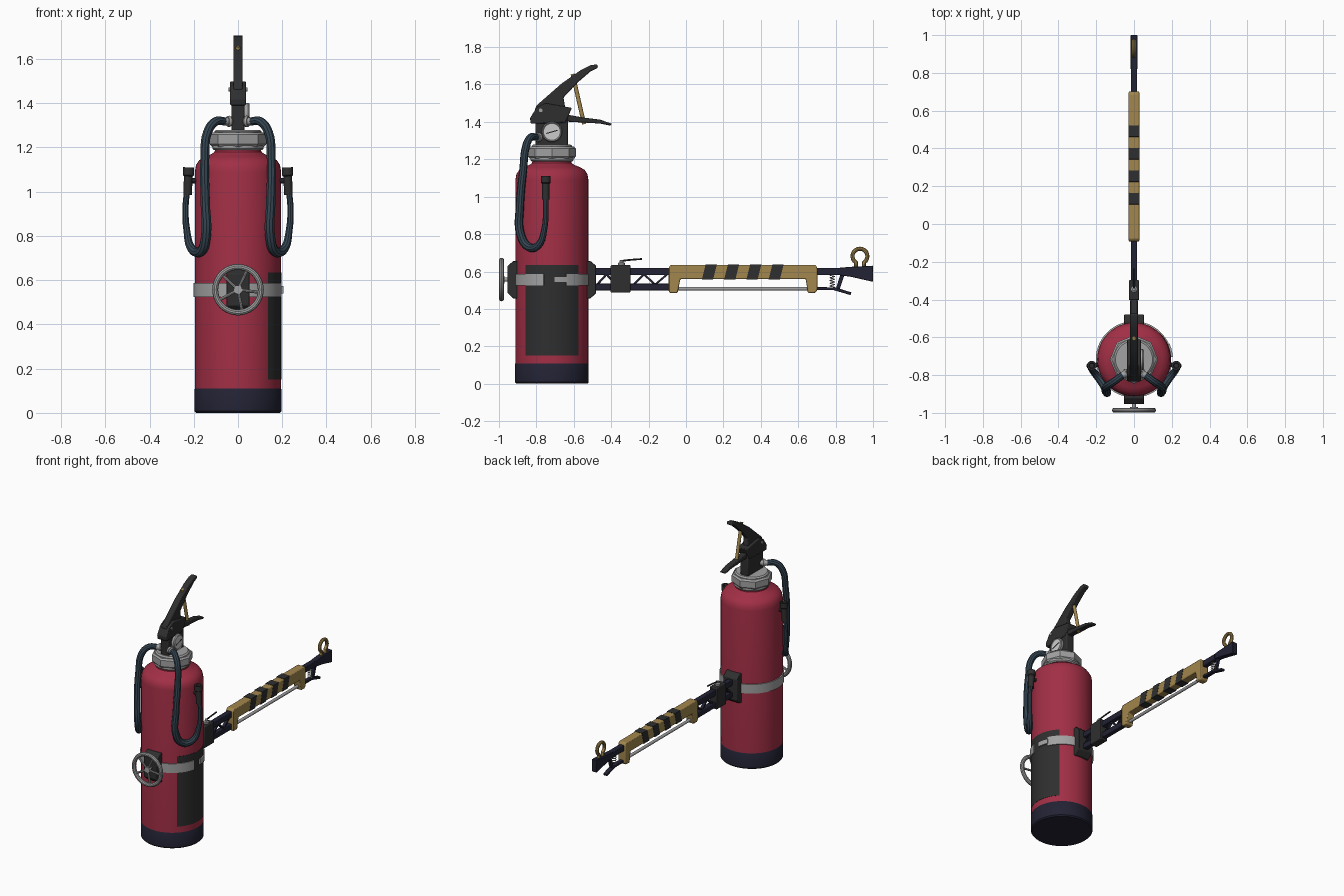
import bpy, bmesh
from math import sin, cos, pi, radians
from mathutils import Vector, Matrix

if "Cube" in bpy.data.objects:
    bpy.data.objects.remove(bpy.data.objects["Cube"])

CY = -0.717  # tank axis


def material(name, r, g, b):
    m = bpy.data.materials.new(name)
    m.diffuse_color = (r, g, b, 1)
    m.use_nodes = True
    m.node_tree.nodes["Principled BSDF"].inputs["Base Color"].default_value = m.diffuse_color
    return m


RED = material("red_paint", .36, .028, .06)
BLACK = material("black_plastic", .028, .028, .028)
NAVY = material("navy_metal", .016, .016, .034)
GOLD = material("brass", .36, .24, .075)
HOSE = material("hose_rubber", .035, .06, .085)
GREY = material("steel", .36, .36, .36)
PALE = material("gauge_white", .55, .55, .55)


def finish(ob, mat, bevel=0, smooth=True):
    ob.data.materials.clear()
    ob.data.materials.append(mat)
    if bevel:
        b = ob.modifiers.new("bevel", 'BEVEL')
        b.width, b.segments, b.limit_method = bevel, 2, 'ANGLE'
    bpy.ops.object.select_all(action='DESELECT')
    ob.select_set(True)
    bpy.context.view_layer.objects.active = ob
    if smooth:
        bpy.ops.object.shade_smooth_by_angle(angle=radians(35))
    return ob


def from_bm(bm, name, mat, bevel=0, smooth=True):
    bmesh.ops.recalc_face_normals(bm, faces=bm.faces)
    me = bpy.data.meshes.new(name)
    bm.to_mesh(me)
    bm.free()
    ob = bpy.data.objects.new(name, me)
    bpy.context.collection.objects.link(ob)
    return finish(ob, mat, bevel, smooth)


def lathe(name, prof, mat, loc=(0, CY, 0), axis=(0, 0, 1), segs=48):
    """Spin an (r, h) profile about an axis through loc."""
    bm = bmesh.new()
    vs = [bm.verts.new((r, 0, h)) for r, h in prof]
    es = [bm.edges.new(p) for p in zip(vs, vs[1:])]
    bmesh.ops.spin(bm, geom=vs + es, cent=(0, 0, 0), axis=(0, 0, 1), angle=2 * pi,
                   steps=segs, use_merge=True)
    bmesh.ops.remove_doubles(bm, verts=bm.verts, dist=1e-5)
    rot = Vector((0, 0, 1)).rotation_difference(Vector(axis)).to_matrix().to_4x4()
    bm.transform(Matrix.Translation(loc) @ rot)
    return from_bm(bm, name, mat)


def rod(name, a, b, r, mat, segs=12):
    a, b = Vector(a), Vector(b)
    h = (b - a).length
    return lathe(name, [(0, 0), (r, 0), (r, h), (0, h)], mat, a, b - a, segs)


def prism(name, pts, hw, mat, bevel=0, x=0):
    """Side-view (y, z) outline extruded across x."""
    bm = bmesh.new()
    f = bm.faces.new([bm.verts.new((x - hw, y, z)) for y, z in pts])
    ext = bmesh.ops.extrude_face_region(bm, geom=[f])
    bmesh.ops.translate(bm, vec=(2 * hw, 0, 0),
                        verts=[v for v in ext['geom'] if isinstance(v, bmesh.types.BMVert)])
    return from_bm(bm, name, mat, bevel)


def box(name, y0, y1, z0, z1, hw, mat, bevel=0):
    return prism(name, [(y0, z0), (y1, z0), (y1, z1), (y0, z1)], hw, mat, bevel)


def tube(name, pts, r, mat, radii=None, kind='BEZIER', res=6):
    cu = bpy.data.curves.new(name, 'CURVE')
    cu.dimensions, cu.bevel_depth, cu.bevel_resolution = '3D', r, 3
    cu.resolution_u, cu.use_fill_caps = res, True
    sp = cu.splines.new(kind)
    P = sp.bezier_points if kind == 'BEZIER' else sp.points
    P.add(len(pts) - 1)
    for i, p in enumerate(pts):
        P[i].co = p if kind == 'BEZIER' else (*p, 1)
        P[i].radius = radii[i] if radii else 1
        if kind == 'BEZIER':
            P[i].handle_left_type = P[i].handle_right_type = 'AUTO'
    ob = bpy.data.objects.new(name, cu)
    bpy.context.collection.objects.link(ob)
    bpy.ops.object.select_all(action='DESELECT')
    ob.select_set(True)
    bpy.context.view_layer.objects.active = ob
    bpy.ops.object.convert(target='MESH')
    return finish(bpy.context.object, mat)


def band(name, a0, a1, z0, z1, r0, r1, mat):
    """Curved plate wrapped round the tank, angles in degrees from +x."""
    bm = bmesh.new()
    n = max(3, int((a1 - a0) / 6))
    rings = []
    for i in range(n + 1):
        a = radians(a0 + (a1 - a0) * i / n)
        rings.append([bm.verts.new((r * cos(a), CY + r * sin(a), z))
                      for r, z in ((r0, z0), (r1, z0), (r1, z1), (r0, z1))])
    for p, q in zip(rings, rings[1:]):
        for j in range(4):
            bm.faces.new((p[j], p[j - 1], q[j - 1], q[j]))
    bm.faces.new(rings[0])
    bm.faces.new(rings[-1])
    return from_bm(bm, name, mat)


# Tank, base, neck nut
lathe("tank", [(0, .1), (.195, .1), (.195, 1.09), (.19, 1.12), (.175, 1.143), (.15, 1.158),
               (.12, 1.17), (.106, 1.18), (.102, 1.2), (0, 1.2)], RED)
lathe("tank_base", [(0, 0), (.19, 0), (.197, .008), (.197, .106), (.192, .114), (0, .114)], NAVY)
lathe("neck_washer", [(0, 1.188), (.108, 1.188), (.115, 1.195), (.115, 1.21), (0, 1.21)], GREY)
lathe("neck_nut", [(0, 1.203), (.118, 1.203), (.128, 1.215), (.128, 1.258), (.118, 1.268), (0, 1.268)],
      GREY, segs=8)
lathe("neck_cap", [(0, 1.26), (.107, 1.26), (.107, 1.272), (.098, 1.28), (0, 1.28)], GREY)

# Valve head and levers
box("valve_body", -.805, -.632, 1.27, 1.42, .03, BLACK, .008)
prism("valve_head", [(-.83, 1.39), (-.834, 1.42), (-.80, 1.475), (-.75, 1.5), (-.61, 1.475),
                     (-.645, 1.395)], .036, BLACK, .006)
prism("upper_lever", [(-.81, 1.46), (-.80, 1.487), (-.665, 1.605), (-.565, 1.675), (-.51, 1.703),
                      (-.475, 1.708), (-.47, 1.69), (-.51, 1.67), (-.58, 1.61), (-.655, 1.53),
                      (-.64, 1.44)], .021, BLACK, .006)
prism("lower_lever", [(-.70, 1.45), (-.645, 1.44), (-.54, 1.422), (-.46, 1.412), (-.395, 1.39),
                      (-.405, 1.38), (-.46, 1.391), (-.56, 1.397), (-.70, 1.405)], .02, BLACK, .005)
rod("lever_pivot", (-.042, -.777, 1.462), (.042, -.777, 1.462), .01, GREY)
rod("safety_pin", (0, -.606, 1.656), (0, -.545, 1.388), .011, GOLD)

# Pressure gauge on the right
lathe("gauge_case", [(0, 0), (.053, 0), (.055, .018), (.05, .024), (.045, .02), (0, .02)], GREY,
      (.028, CY, 1.347), (1, 0, 0), 24)
rod("gauge_face", (.045, CY, 1.347), (.0495, CY, 1.347), .044, PALE, 24)
rod("gauge_needle", (.05, CY - .03, 1.338), (.05, CY + .03, 1.355), .003, BLACK, 6)

# Mirrored hoses with fittings and nozzles
for s, side in ((-1, "left"), (1, "right")):
    path = [(.06, -.80, 1.318), (.10, -.83, 1.318), (.137, -.855, 1.27), (.15, -.87, 1.15),
            (.148, -.888, .95), (.145, -.885, .80), (.168, -.84, .73), (.208, -.79, .74),
            (.232, -.757, .83), (.237, -.75, .93), (.228, -.75, 1.02)]
    tube(side + "_hose", [(s * x, y, z) for x, y, z in path], .021, HOSE,
         [.9, .95, 1, 1, 1.05, 1.1, 1.1, .95, .75, .68, .68], res=5)
    rod(side + "_hose_fitting", (s * .015, -.775, 1.318), (s * .068, -.806, 1.318), .018, GREY)
    lathe(side + "_hose_collar", [(0, 0), (.022, 0), (.026, .008), (.022, .018), (0, .018)], GREY,
          (s * .033, -.786, 1.318), (s * .86, -.5, 0), 16)
    lathe(side + "_nozzle", [(0, 0), (.019, 0), (.02, .085), (.025, .09), (.025, .125), (.015, .125),
                             (.012, .11), (0, .11)], BLACK, (s * .228, -.75, .985), (-s * .04, 0, 1), 16)
    rod(side + "_nozzle_clip", (s * .19, -.745, 1.05), (s * .225, -.75, 1.05), .012, BLACK, 8)

# Label, strap and buckle
band("label", -46, 46, .15, .635, .19, .1965, BLACK)
band("strap", 23, 347.5, .525, .588, .19, .202, GREY)
band("strap_tongue", 3.5, 24, .54, .574, .19, .206, GREY)

# Front and back mounting plates
for s, side in ((-1, "front"), (1, "back")):
    y0, y1 = CY + s * .17, CY + s * .237
    prism(side + "_mount", [(y0, .455), (CY + s * .205, .455), (y1, .485), (y1, .63),
                            (CY + s * .205, .657), (y0, .657)], .053, BLACK, .004)

# Hand wheel
WZ = .557
lathe("wheel_rim", [(.103 + .0135 * cos(t * pi / 5), .0135 * sin(t * pi / 5)) for t in range(11)],
      GREY, (0, -.986, WZ), (0, 1, 0), 40)
for i in range(5):
    a = radians(65 + 72 * i)
    rod(f"wheel_spoke_{i}", (0, -.984, WZ), (.1 * cos(a), -.984, WZ + .1 * sin(a)), .007, GREY, 8)
rod("wheel_hub", (0, -.994, WZ), (0, -.97, WZ), .02, GREY, 16)
rod("wheel_axle", (0, -.98, WZ), (0, -.94, WZ), .011, GREY)

# Truss arm
box("top_rail", -.5, .88, .58, .62, .017, NAVY, .004)
box("bottom_rail", -.5, -.06, .498, .535, .017, NAVY, .004)
for i, (a, b) in enumerate(((-.475, -.425), (-.425, -.375), (-.28, -.225), (-.225, -.165), (-.165, -.1))):
    za, zb = (.585, .53) if i % 2 else (.53, .585)
    prism(f"truss_brace_{i}", [(a - .008, za), (a + .008, za), (b + .008, zb), (b - .008, zb)], .01, NAVY)

# Clamp block with lock lever
box("clamp_block", -.403, -.297, .487, .634, .027, BLACK, .005)
lathe("clamp_knob", [(0, .63), (.018, .63), (.018, .645), (.01, .65), (.01, .66), (0, .662)], GREY,
      (0, -.345, 0), segs=16)
tube("clamp_lever", [(0, -.35, .656), (0, -.30, .662), (0, -.235, .667)], .005, BLACK)

# Brass grip with slanted stripes and lower rod
prism("grip", [(-.093, .495), (-.086, .485), (-.045, .485), (-.03, .56), (.64, .56), (.652, .485),
               (.69, .485), (.702, .5), (.702, .622), (.69, .636), (-.08, .636), (-.093, .622)],
      .028, GOLD, .006)
for i in range(4):
    y = .085 + .119 * i
    prism(f"grip_stripe_{i}", [(y, .558), (y + .06, .558), (y + .08, .638), (y + .02, .638)], .0295, BLACK)
rod("grip_rod", (0, -.06, .508), (0, .67, .508), .01, GREY)

# Flared tip, trigger, spring and pull ring
prism("tip_flare", [(.82, .58), (.88, .572), (1, .545), (1, .631), (.88, .625), (.82, .62)], .018, NAVY, .003)
prism("trigger", [(.69, .517), (.80, .515), (.885, .488), (.88, .474), (.79, .5), (.69, .5)], .014, NAVY, .003)
prism("trigger_link", [(.80, .505), (.822, .505), (.848, .585), (.826, .585)], .008, NAVY)
tube("trigger_spring", [(.012 * cos(i * pi / 4), .782 + .012 * sin(i * pi / 4), .512 + .072 * i / 40)
                        for i in range(41)], .0025, GREY, kind='POLY')
ring = [(0, .93 + .04 * sin(a), .682 - .04 * cos(a)) for a in (radians(32 + 296 * i / 16) for i in range(17))]
tube("pull_ring", [(0, .951, .622)] + ring + [(0, .909, .622)], .0115, GOLD, kind='POLY')
